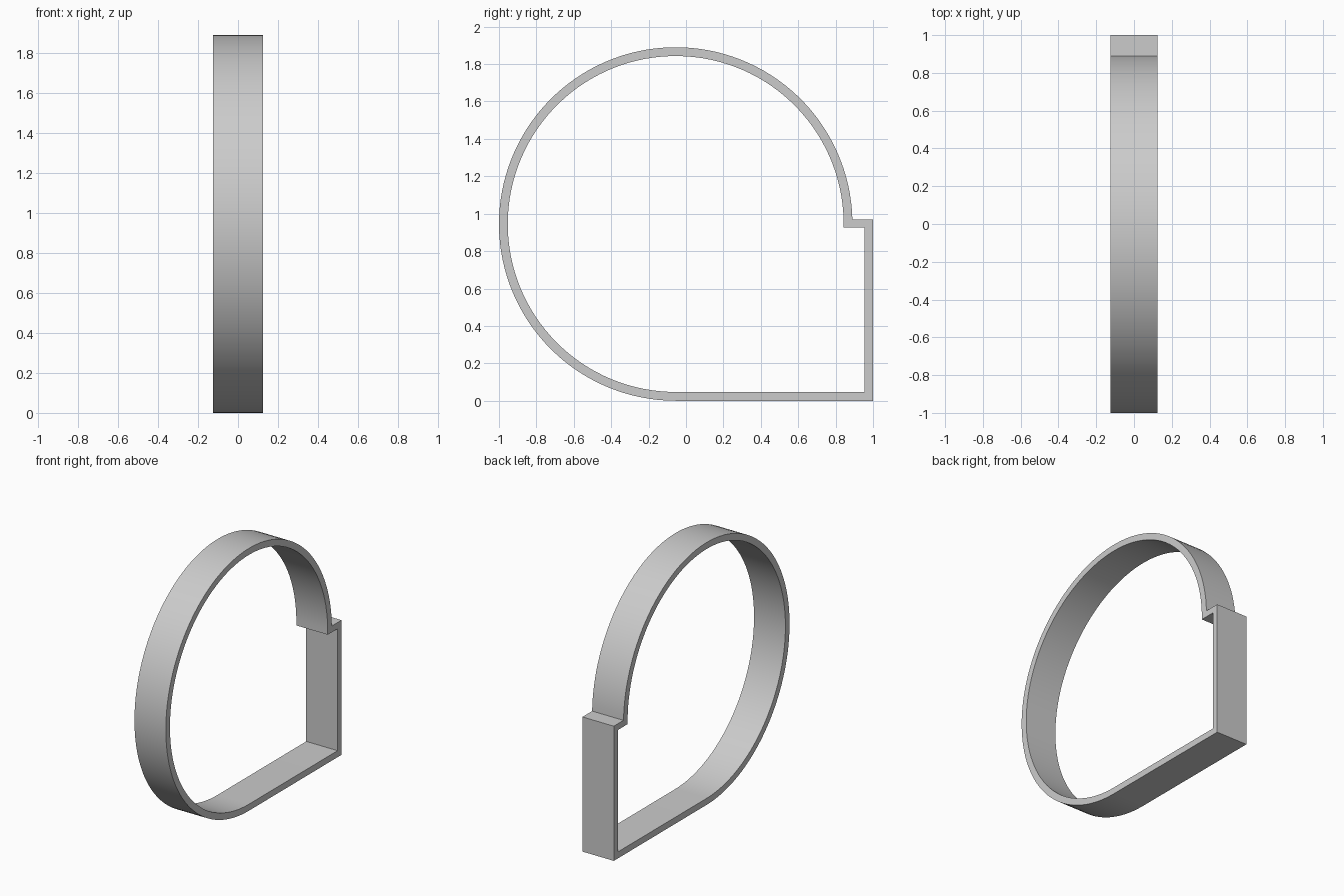
import bpy, bmesh, math

cube = bpy.data.objects.get("Cube")
if cube:
    bpy.data.objects.remove(cube, do_unlink=True)

HALF_WIDTH = 0.125
CY, CZ = -0.055, 0.945      # arc centre
SEGMENTS = 96


def outline(radius, step_z, wall_y, floor_z):
    """Closed loop: arc from the step round to the floor, then floor and back wall."""
    start = math.asin((step_z - CZ) / radius)
    end = math.radians(270)
    pts = []
    for i in range(SEGMENTS + 1):
        a = start + (end - start) * i / SEGMENTS
        pts.append((CY + radius * math.cos(a), CZ + radius * math.sin(a)))
    return pts + [(wall_y, floor_z), (wall_y, step_z)]


outer = outline(0.945, 0.97, 1.0, 0.0)
inner = outline(0.898, 0.925, 0.955, 0.047)

# Flat band cross-section, thickened across the width
bm = bmesh.new()
rings = [[bm.verts.new((-HALF_WIDTH, y, z)) for y, z in loop] for loop in (outer, inner)]
n = len(outer)
for i in range(n):
    j = (i + 1) % n
    bm.faces.new((rings[0][i], rings[0][j], rings[1][j], rings[1][i]))
side = bmesh.ops.extrude_face_region(bm, geom=bm.faces[:], use_keep_orig=True)
moved = [v for v in side["geom"] if isinstance(v, bmesh.types.BMVert)]
bmesh.ops.translate(bm, verts=moved, vec=(2 * HALF_WIDTH, 0, 0))
bmesh.ops.recalc_face_normals(bm, faces=bm.faces[:])
mesh = bpy.data.meshes.new("clamp_band")
bm.to_mesh(mesh)
bm.free()

band = bpy.data.objects.new("clamp_band", mesh)
bpy.context.collection.objects.link(band)

# Plain grey material
grey = bpy.data.materials.new("light_grey")
grey.use_nodes = True
colour = (0.6, 0.6, 0.6, 1)
grey.diffuse_color = colour
grey.node_tree.nodes["Principled BSDF"].inputs["Base Color"].default_value = colour
mesh.materials.append(grey)

# Smooth arc, crisp corners
bpy.ops.object.select_all(action="DESELECT")
band.select_set(True)
bpy.context.view_layer.objects.active = band
bpy.ops.object.shade_smooth_by_angle(angle=math.radians(30))
